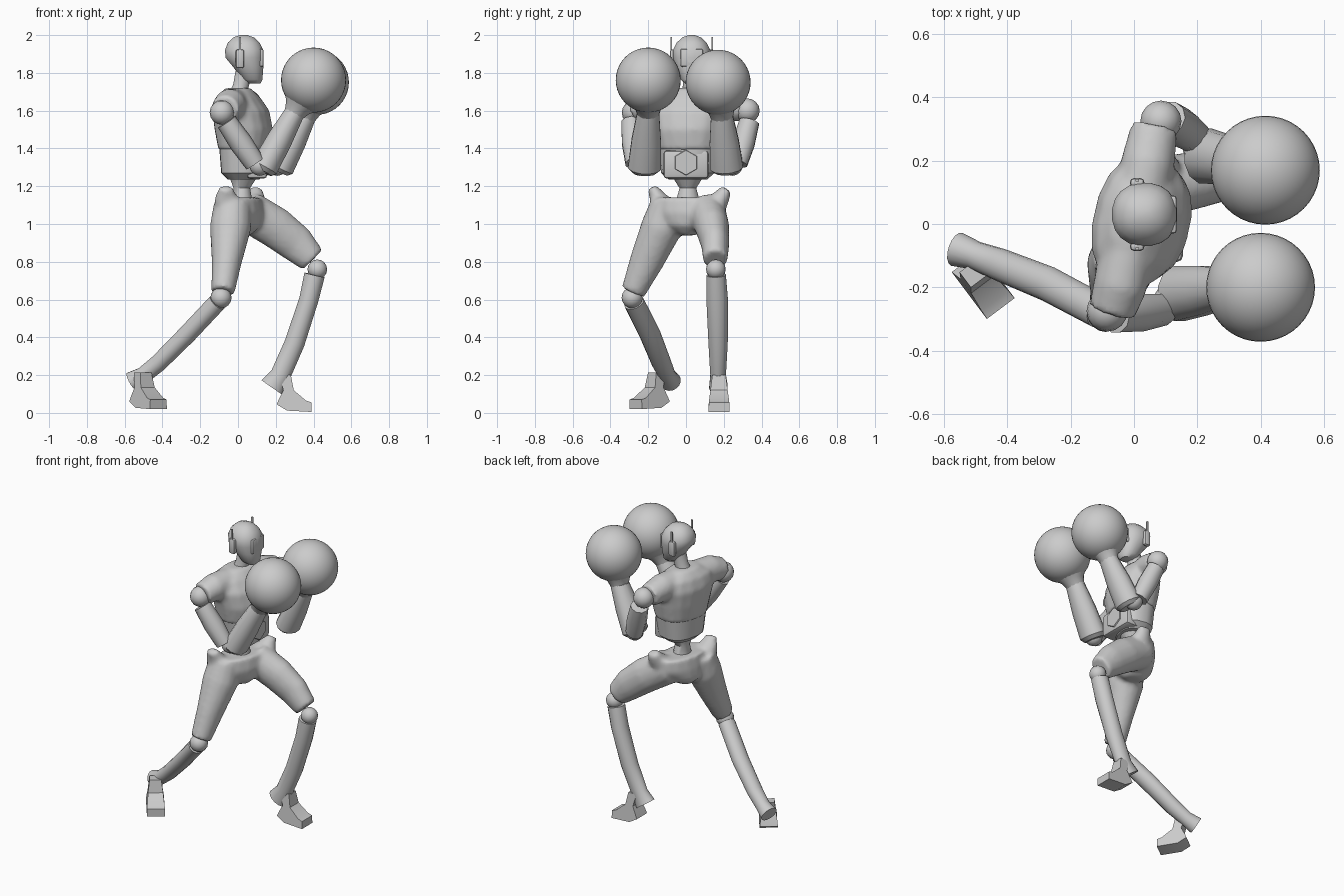
import bpy, bmesh, math
from mathutils import Vector, Matrix

if "Cube" in bpy.data.objects:
    bpy.data.objects.remove(bpy.data.objects["Cube"])

grey = bpy.data.materials.new("plain_grey")
grey.use_nodes = True
colour = (0.6, 0.6, 0.6, 1)
grey.diffuse_color = colour
grey.node_tree.nodes["Principled BSDF"].inputs["Base Color"].default_value = colour

UP = Vector((0, 0, 1))
LATERAL = Vector((0.22, 0.97, 0))      # the body is twisted a little about z
SIDEWAYS = Vector((0, 1, 0))


def finish(name, bm, angle=40):
    bmesh.ops.recalc_face_normals(bm, faces=bm.faces)
    mesh = bpy.data.meshes.new(name)
    bm.to_mesh(mesh)
    bm.free()
    mesh.materials.append(grey)
    obj = bpy.data.objects.new(name, mesh)
    bpy.context.collection.objects.link(obj)
    bpy.ops.object.select_all(action="DESELECT")
    obj.select_set(True)
    bpy.context.view_layer.objects.active = obj
    bpy.ops.object.shade_smooth_by_angle(angle=math.radians(angle))
    return obj


def add_loft(bm, rings, side=SIDEWAYS, sides=16, flat=False, power=1.0):
    """Skin rings of (x, y, z, side radius, other radius)."""
    centres = [Vector(r[:3]) for r in rings]
    loops = []
    for i, r in enumerate(rings):
        ahead = centres[min(i + 1, len(rings) - 1)] - centres[max(i - 1, 0)]
        t = UP if flat else ahead.normalized()
        a = (side - t * side.dot(t)).normalized()
        b = t.cross(a)
        loop = []
        for k in range(sides):
            ang = math.tau * (k + 0.5) / sides
            c, s = math.cos(ang), math.sin(ang)
            c = math.copysign(abs(c) ** power, c)
            s = math.copysign(abs(s) ** power, s)
            loop.append(bm.verts.new(centres[i] + a * c * r[3] + b * s * r[4]))
        loops.append(loop)
    for lo, hi in zip(loops, loops[1:]):
        for k in range(sides):
            n = (k + 1) % sides
            bm.faces.new((lo[k], lo[n], hi[n], hi[k]))
    bm.faces.new(loops[0])
    bm.faces.new(loops[-1])


def loft(name, rings, **options):
    bm = bmesh.new()
    add_loft(bm, rings, **options)
    return finish(name, bm)


def ball(name, centre, radius, segments=16):
    bm = bmesh.new()
    bmesh.ops.create_uvsphere(bm, u_segments=segments, v_segments=segments // 2, radius=radius,
                              matrix=Matrix.Translation(centre))
    return finish(name, bm)


def box(name, centre, size, bevel=0.0):
    bm = bmesh.new()
    bmesh.ops.create_cube(bm, size=1, matrix=Matrix.Translation(centre) @ Matrix.Diagonal((*size, 1)))
    if bevel:
        bmesh.ops.bevel(bm, geom=bm.edges[:], offset=bevel, segments=2, affect="EDGES", profile=0.5)
    return finish(name, bm, 30)


def fuse(obj, voxel, rounds):
    """Melt overlapping lofts into one soft surface."""
    remesh = obj.modifiers.new("fuse", "REMESH")
    remesh.mode = "VOXEL"
    remesh.voxel_size = voxel
    remesh.use_smooth_shade = True
    smooth = obj.modifiers.new("soften", "SMOOTH")
    smooth.iterations = rounds


# Head, visor, ear pieces and neck
loft("head", [(.085, .03, 1.745, .035, .035), (.075, .03, 1.765, .06, .055), (.055, .03, 1.83, .085, .08),
              (.035, .03, 1.88, .1, .102), (.033, .03, 1.92, .1, .103), (.03, .03, 1.96, .08, .085),
              (.03, .03, 1.988, .05, .055), (.03, .03, 2, .015, .02)], flat=True, sides=20, power=0.9)
box("visor", (.115, .03, 1.88), (.04, .12, .095), .01)
for tag, s in (("left", 1), ("right", -1)):
    box(tag + "_ear_piece", (.01, .03 + s * .1, 1.875), (.045, .03, .1), .012)
    box(tag + "_antenna", (.01, .03 + s * .108, 1.94), (.012, .008, .1))
loft("neck", [(0, .02, 1.68, .05, .05), (.015, .025, 1.73, .042, .042), (.03, .03, 1.8, .045, .045)])

# Chest with sleeves melted in
bm = bmesh.new()
add_loft(bm, [(.03, .01, 1.39, .165, .13), (.03, .01, 1.5, .19, .15), (.015, .01, 1.6, .21, .145),
              (0, .01, 1.67, .19, .11), (0, .015, 1.72, .09, .065)], side=LATERAL, flat=True, power=0.85)
for s, tip in ((1, (.065, .305, 1.61)), (-1, (-.07, -.275, 1.61))):
    add_loft(bm, [(s * .025, s * .1, 1.62, .1, .09), (s * .045, s * .2, 1.63, .085, .085), (*tip, .07, .075)],
             side=UP)
fuse(finish("chest", bm), .014, 4)

# Abdomen, belly plate and waist
loft("abdomen", [(.03, .01, 1.235, .1, .08), (.03, .01, 1.27, .14, .115), (.03, .01, 1.41, .16, .125)],
     side=LATERAL, flat=True, power=0.8)
box("belly_plate", (.1, 0, 1.315), (.11, .24, .15), .02)
loft("belly_hexagon", [(.13, 0, 1.325, .075, .075), (.163, 0, 1.325, .065, .065)], sides=6)
loft("waist", [(.02, .01, 1.1, .07, .06), (.02, .01, 1.19, .045, .045), (.03, .01, 1.26, .09, .08)],
     flat=True)

# Trousers: saddle-shaped hips, hip corners and both thighs
bm = bmesh.new()
add_loft(bm, [(.02, .02, 1.14, .19, .1), (.02, .02, 1.06, .19, .115), (.01, .01, .99, .13, .11),
              (.01, .01, .94, .04, .06)], side=LATERAL, flat=True)
add_loft(bm, [(-.05, -.12, 1.08, .07, .08), (-.065, -.15, 1.14, .045, .06), (-.065, -.18, 1.195, .025, .035)])
add_loft(bm, [(.07, .14, 1.08, .07, .08), (.09, .18, 1.13, .05, .06), (.095, .215, 1.185, .03, .035)])
add_loft(bm, [(-.03, -.09, 1.1, .1, .1), (-.04, -.13, .98, .11, .11), (-.06, -.21, .8, .09, .08),
              (-.08, -.28, .64, .065, .062)])
add_loft(bm, [(.05, .11, 1.07, .1, .11), (.2, .14, .98, .09, .11), (.31, .155, .895, .075, .1),
              (.395, .155, .81, .065, .075)])
fuse(finish("trousers", bm), .014, 4)

# Lower legs with flared heels
ball("left_knee", (.42, .158, .76), .052)
ball("right_knee", (-.09, -.285, .61), .056)
loft("left_shin", [(.405, .16, .73, .052, .056), (.375, .165, .6, .058, .052), (.3, .17, .37, .052, .054),
                   (.225, .17, .2, .042, .055), (.18, .172, .135, .05, .068)])
loft("right_shin", [(-.11, -.275, .585, .055, .05), (-.27, -.19, .415, .056, .05),
                    (-.42, -.13, .265, .052, .047), (-.5, -.1, .2, .045, .045),
                    (-.56, -.08, .165, .055, .055)])

# Feet share one side profile of (forward, up) measured from the ankle
FOOT = [(-.03, .2), (.03, .2), (.045, .12), (.11, .065), (.14, .055), (.14, .005), (.01, .012),
        (-.045, .045), (-.035, .07), (-.01, .12)]


def foot(name, ankle, forward):
    f = Vector(forward).normalized()
    across = UP.cross(f)
    bm = bmesh.new()
    rims = []
    for s in (-1, 1):
        rims.append([bm.verts.new(Vector(ankle) + f * u + UP * v + across * s * (.055 - .13 * max(v - .05, 0)))
                     for u, v in FOOT])
        bm.faces.new(rims[-1])
    for k in range(len(FOOT)):
        n = (k + 1) % len(FOOT)
        bm.faces.new((rims[0][k], rims[0][n], rims[1][n], rims[1][k]))
    finish(name, bm, 35)


foot("left_foot", (.25, .175, 0), (1, 0, 0))
foot("right_foot", (-.505, -.155, .015), (.6, -.8, 0))

# Arms: shoulder ball, upper arm, elbow, forearm, cuff and glove
ARMS = {
    "left": ((.085, .325, 1.6), (.11, .335, 1.54), (.19, .275, 1.32), (.225, .215, 1.3), (.36, .19, 1.57),
             (.415, .17, 1.75)),
    "right": ((-.085, -.275, 1.59), (-.06, -.29, 1.54), (.09, -.27, 1.32), (.14, -.22, 1.3), (.3, -.2, 1.59),
              (.4, -.2, 1.762)),
}
for tag, (shoulder, top, low, elbow, wrist, glove) in ARMS.items():
    ball(tag + "_shoulder", shoulder, .065)
    middle = (Vector(top) + Vector(low)) / 2
    loft(tag + "_upper_arm", [(*top, .055, .055), (*middle, .062, .062), (*low, .052, .055)], sides=10)
    ball(tag + "_elbow", (Vector(low) + Vector(elbow)) / 2, .055)
    e, w, g = Vector(elbow), Vector(wrist), Vector(glove)
    loft(tag + "_forearm", [(*e.lerp(w, -.07), .07, .055), (*e, .09, .075), (*e.lerp(w, .5), .08, .07),
                            (*w, .06, .055)], sides=12)
    loft(tag + "_cuff", [(*w.lerp(g, -.1), .055, .05), (*w.lerp(g, .15), .07, .07), (*w.lerp(g, .4), .11, .11)],
         sides=20)
    ball(tag + "_glove", glove, .172, 40)
